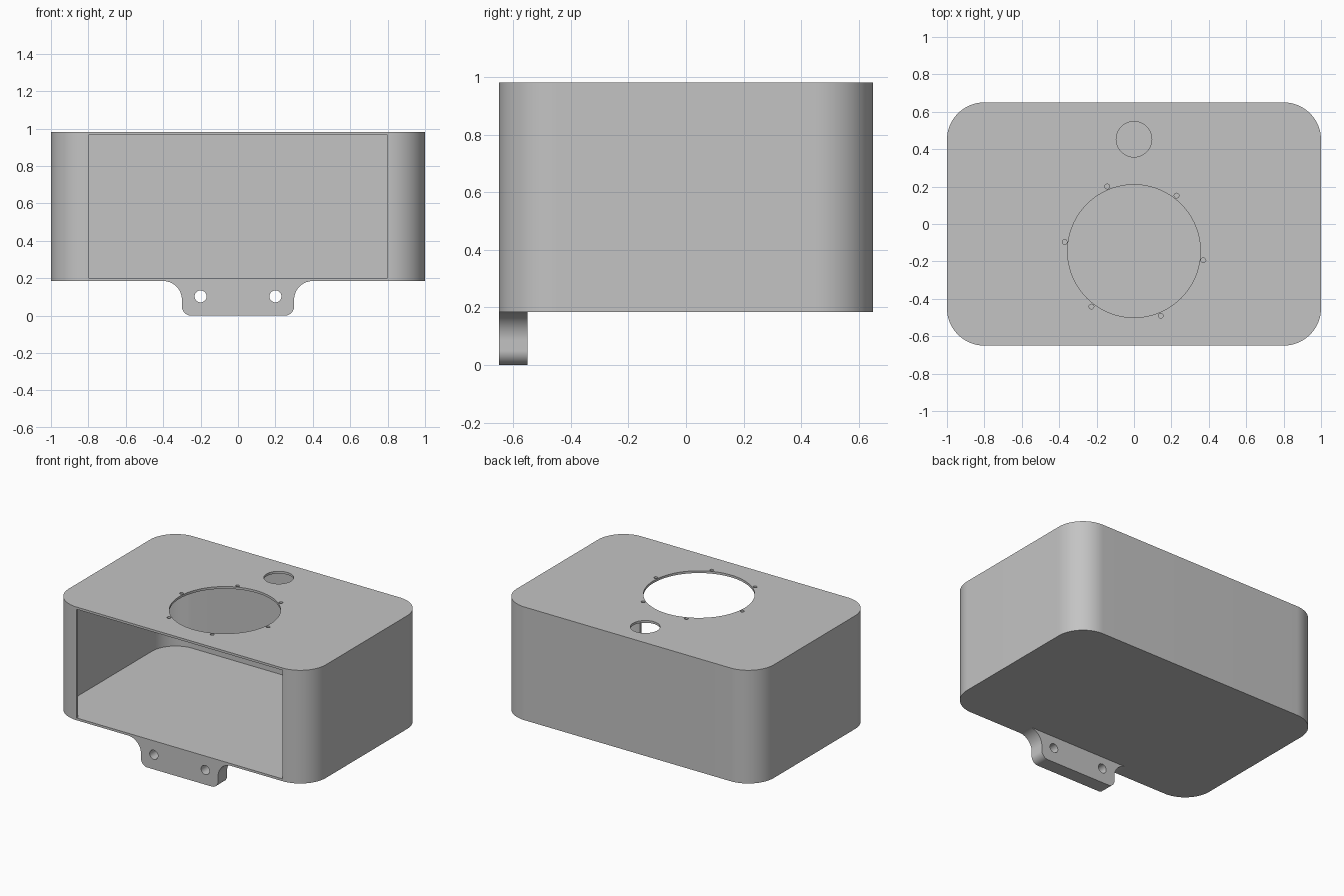
import bpy, bmesh
from math import cos, sin, radians, pi
from mathutils import Vector

if "Cube" in bpy.data.objects:
    bpy.data.objects.remove(bpy.data.objects["Cube"], do_unlink=True)

grey = bpy.data.materials.new("plain grey")
grey.use_nodes = True
grey.diffuse_color = (0.55, 0.55, 0.55, 1)
grey.node_tree.nodes["Principled BSDF"].inputs["Base Color"].default_value = grey.diffuse_color

FRONT, BOTTOM, TOP, WALL, RADIUS = -0.65, 0.185, 0.981, 0.016, 0.2


def arc(cx, cy, r, start, end, steps=24):
    return [(cx + r * cos(radians(start + (end - start) * i / steps)),
             cy + r * sin(radians(start + (end - start) * i / steps))) for i in range(steps + 1)]


def prism(name, outline, low, high, along_y=False):
    """Extrude an outline along z, or along y when it is drawn in x and z."""
    place = (lambda p, d: (p[0], d, p[1])) if along_y else (lambda p, d: (p[0], p[1], d))
    bm = bmesh.new()
    face = bm.faces.new([bm.verts.new(place(p, low)) for p in outline])
    offset = Vector(place((0, 0), high - low))
    new = bmesh.ops.extrude_face_region(bm, geom=[face], use_keep_orig=True)["geom"]
    bmesh.ops.translate(bm, vec=offset, verts=[v for v in new if isinstance(v, bmesh.types.BMVert)])
    bmesh.ops.recalc_face_normals(bm, faces=bm.faces[:])
    mesh = bpy.data.meshes.new(name)
    bm.to_mesh(mesh)
    bm.free()
    mesh.materials.append(grey)
    obj = bpy.data.objects.new(name, mesh)
    bpy.context.collection.objects.link(obj)
    return obj


def combine(target, tool, operation):
    mod = target.modifiers.new(operation, "BOOLEAN")
    mod.object, mod.operation, mod.solver = tool, operation, "EXACT"
    bpy.ops.object.select_all(action="DESELECT")
    bpy.context.view_layer.objects.active = target
    target.select_set(True)
    bpy.ops.object.modifier_apply(modifier=mod.name)
    bpy.data.objects.remove(tool, do_unlink=True)


def drill(target, x, y, r, low, high, along_y=False, steps=32):
    circle = arc(x, y, r, 0, 360, steps)[:-1]
    combine(target, prism("drill", circle, low, high, along_y), "DIFFERENCE")


def rounded_plan(radius):
    corners = [(1, 1, 0), (-1, 1, 90), (-1, -1, 180), (1, -1, 270)]
    return [p for sx, sy, a in corners
            for p in arc(sx * (1 - RADIUS), sy * (-FRONT - RADIUS), radius, a, a + 90)]


# Rounded case
case = prism("case", rounded_plan(RADIUS), BOTTOM, TOP)

# Mounting tab below the front edge, flared at its root
half = arc(0.4, BOTTOM - 0.1, 0.1, 90, 180) + arc(0.25, 0.05, 0.05, 0, -90)
tab = prism("mounting_tab", half + [(-x, z) for x, z in reversed(half)], FRONT, FRONT + 0.1, True)
combine(case, tab, "UNION")

# Hollow inside, open through the front wall between the rounded corners
inside = rounded_plan(RADIUS - WALL)
half_way = len(inside) * 3 // 4
mouth = [(-0.8, FRONT - 0.1), (0.8, FRONT - 0.1)]
cavity = prism("cavity", inside[:half_way] + mouth + inside[half_way:], BOTTOM + WALL, TOP - WALL)
combine(case, cavity, "DIFFERENCE")

# Round openings in the top, with a ring of screw holes
drill(case, 0, -0.145, 0.355, 0.8, 1.1, steps=96)
drill(case, 0, 0.453, 0.095, 0.8, 1.1, steps=48)
for i in range(6):
    a = radians(-7.5) + i * pi / 3
    drill(case, 0.374 * cos(a), -0.145 + 0.374 * sin(a), 0.013, 0.8, 1.1, steps=16)

# Screw holes through the tab
for x in (-0.2, 0.2):
    drill(case, x, 0.103, 0.032, FRONT - 0.1, FRONT + 0.2, True)

bpy.ops.object.select_all(action="DESELECT")
case.select_set(True)
bpy.context.view_layer.objects.active = case
bpy.ops.object.shade_smooth_by_angle(angle=radians(30))
